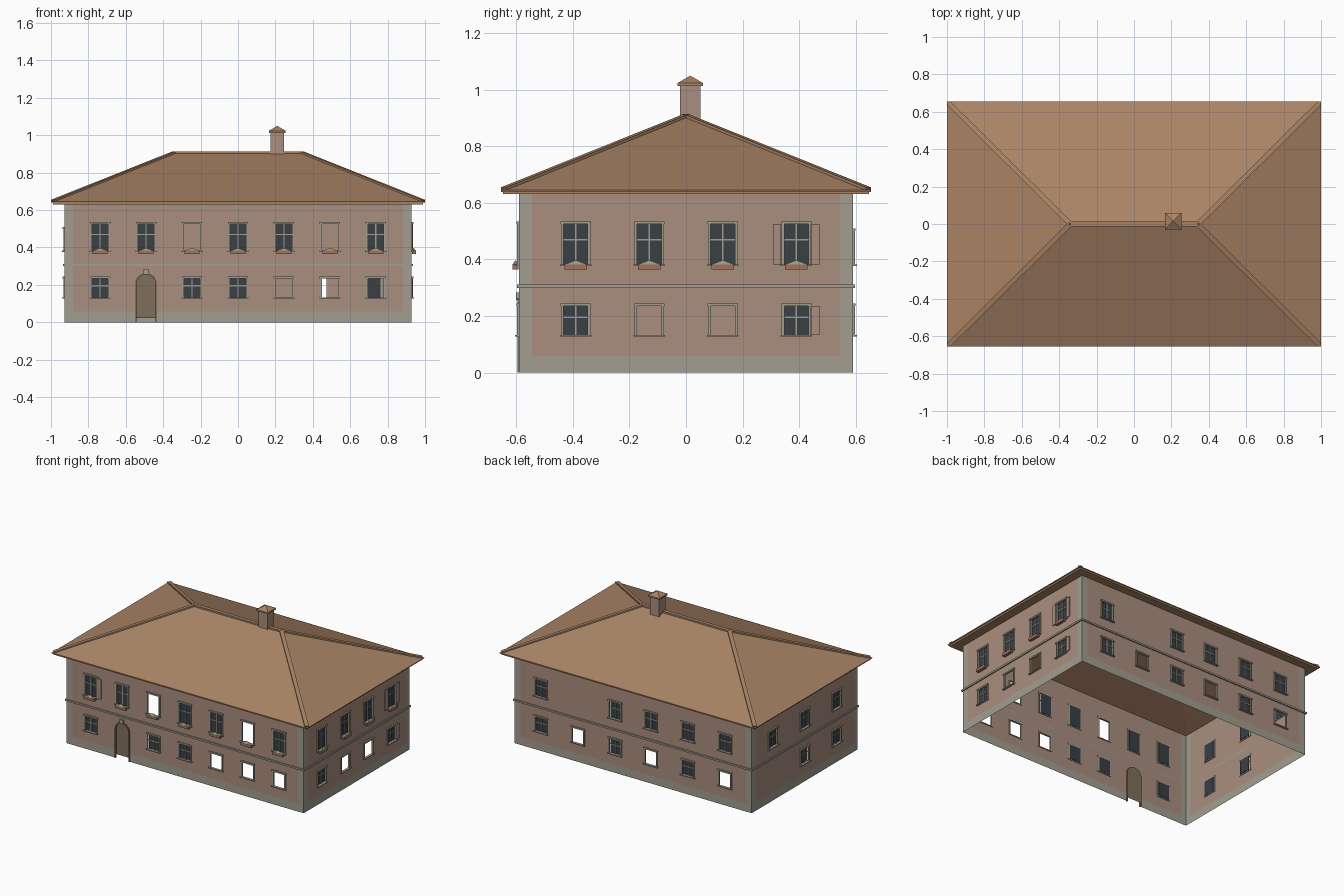
import bpy, bmesh, math
from mathutils import Matrix, Vector

if "Cube" in bpy.data.objects:
    bpy.data.objects.remove(bpy.data.objects["Cube"])

def mat(name, c):
    m = bpy.data.materials.new(name)
    m.diffuse_color = (*c, 1)
    m.use_nodes = True
    m.node_tree.nodes["Principled BSDF"].inputs["Base Color"].default_value = m.diffuse_color
    return m

PLASTER = mat("plaster", (.40, .27, .21))
STONE = mat("stone", (.36, .34, .28))
ROOF = mat("roof_tile", (.40, .23, .13))
GLASS = mat("glass", (.04, .05, .06))
WOOD = mat("door_wood", (.22, .16, .11))
CLAY = mat("clay", (.36, .17, .11))
LEAF = mat("leaves", (.30, .33, .22))

HX, HY, TOP = .927, .59, .66
HW = .0425                                   # half window width
LOW, TALL, SHORT = (.133, .235), (.383, .525), (.383, .50)
DOOR_U, DOOR_R, DOOR_TOP = -.492, .0575, .262

def finish(bm, name, mats, matrix=Matrix()):
    me = bpy.data.meshes.new(name)
    bm.to_mesh(me)
    bm.free()
    ob = bpy.data.objects.new(name, me)
    for m in mats:
        me.materials.append(m)
    ob.matrix_world = matrix
    bpy.context.collection.objects.link(ob)
    return ob

def box(bm, u0, u1, y0, y1, z0, z1):
    r = bmesh.ops.create_cube(bm, size=1)
    s = Matrix.Diagonal((u1 - u0, y1 - y0, z1 - z0, 1))
    t = Matrix.Translation(((u0 + u1) / 2, (y0 + y1) / 2, (z0 + z1) / 2))
    bmesh.ops.transform(bm, matrix=t @ s, verts=r["verts"])

def pyramid(bm, cx, cy, hx, hy, z0, z1):
    b = [bm.verts.new((cx + a * hx, cy + c * hy, z0)) for a, c in ((-1, -1), (1, -1), (1, 1), (-1, 1))]
    t = bm.verts.new((cx, cy, z1))
    for i in range(4):
        bm.faces.new((b[i], b[(i + 1) % 4], t))
    bm.faces.new(b[::-1])

def arch(r, base, n=12):
    """Points of an arched outline, from the left foot over to the right foot."""
    zc = DOOR_TOP - DOOR_R
    pts = [(DOOR_U - r * math.cos(math.pi * i / n), zc + r * math.sin(math.pi * i / n)) for i in range(n + 1)]
    return [(DOOR_U - r, base)] + pts + [(DOOR_U + r, base)]

# wall sheets: a grid of cells with the openings left out
def wall(name, M, half, wins, door):
    holes = [(u - HW, u + HW, z[0], z[1]) for u, z, g in wins]
    if door:
        holes.append((DOOR_U - DOOR_R, DOOR_U + DOOR_R, 0, DOOR_TOP))
    us = sorted({round(v, 4) for v in [-half, .045 - half, half - .045, half] + [h[i] for h in holes for i in (0, 1)]})
    zs = sorted({round(v, 4) for v in [0, .057, TOP] + [h[i] for h in holes for i in (2, 3)]})
    bm = bmesh.new()
    for a, b in zip(us, us[1:]):
        for c, d in zip(zs, zs[1:]):
            u, z = (a + b) / 2, (c + d) / 2
            if any(h[0] < u < h[1] and h[2] < z < h[3] for h in holes):
                continue
            f = bm.faces.new([bm.verts.new((p, 0, q)) for p, q in ((a, c), (b, c), (b, d), (a, d))])
            f.material_index = int(z < .057 or abs(u) > half - .045)
    if door:
        pts = arch(DOOR_R, 0)[1:-1]
        for (a, c), (b, d) in zip(pts, pts[1:]):
            bm.faces.new([bm.verts.new((p, 0, q)) for p, q in ((a, c), (b, d), (b, DOOR_TOP + .0001), (a, DOOR_TOP + .0001))])
    bmesh.ops.remove_doubles(bm, verts=bm.verts, dist=1e-5)
    finish(bm, name + "_wall", [PLASTER, STONE], M)

# surrounds, sills, panes and glazing bars
def windows(name, M, wins):
    fr, gl = bmesh.new(), bmesh.new()
    for u, (z0, z1), glazed in wins:
        for s in (-1, 1):
            e = sorted((u + s * HW, u + s * (HW + .009)))
            box(fr, *e, -.007, .004, z0, z1)
        box(fr, u - HW - .012, u + HW + .012, -.010, .004, z1, z1 + .010)
        box(fr, u - HW - .014, u + HW + .014, -.014, .004, z0 - .006, z0)
        if glazed:
            zb = z0 + .61 * (z1 - z0)
            box(fr, u - .003, u + .003, 0, .006, z0, z1)
            box(fr, u - HW, u + HW, 0, .006, zb - .003, zb + .003)
            box(gl, u - HW, u + HW, .005, .008, z0, z1)
    finish(fr, name + "_window_frames", [STONE], M)
    finish(gl, name + "_window_panes", [GLASS], M)

# flower boxes with a low mound of plants
def flower_boxes(name, M, us):
    bx, pl = bmesh.new(), bmesh.new()
    for u in us:
        box(bx, u - .04, u + .04, -.024, -.003, .364, .383)
        pyramid(pl, u, -.013, .038, .010, .383, .398)
    finish(bx, name + "_flower_boxes", [CLAY], M)
    finish(pl, name + "_flower_plants", [LEAF], M)

def shutters(name, M, items):
    bm = bmesh.new()
    for u, s, (z0, z1) in items:
        e = sorted((u + s * (HW + .011), u + s * (HW + .040)))
        box(bm, *e, -.008, -.002, z0, z1)
    finish(bm, name + "_shutters", [PLASTER], M)

def side(deg, dist):
    return Matrix.Rotation(math.radians(deg), 4, 'Z') @ Matrix.Translation((0, -dist, 0))

F = [-.737 + .2456 * i for i in range(7)]
R = [-.39, -.13, .13, .39]
B = [-.72, -.43, -.14, .14, .43, .72]        # back, measured along -x
L = [-.355, 0, .355]                         # left, measured along -y
plan = {
    "front": (side(0, HY), HX, [(u, TALL, i not in (2, 5)) for i, u in enumerate(F)]
              + [(u, LOW, i < 4) for i, u in enumerate(F) if i != 1]),
    "right": (side(90, HX), HY, [(u, TALL, True) for u in R] + [(u, LOW, i in (0, 3)) for i, u in enumerate(R)]),
    "back": (side(180, HY), HX, [(u, SHORT, True) for i, u in enumerate(B) if i != 1]
             + [(u, LOW, i % 2 == 0) for i, u in enumerate(B)]),
    "left": (side(270, HX), HY, [(u, SHORT, True) for u in L] + [(u, LOW, True) for u in L[1:]]),
}
for name, (M, half, wins) in plan.items():
    wall(name, M, half, wins, name == "front")
    windows(name, M, wins)
    # string course between the floors
    bm = bmesh.new()
    box(bm, -half - .008, half + .008, -.008, 0, .300, .312)
    finish(bm, name + "_string_course", [STONE], M)
MF, MR = plan["front"][0], plan["right"][0]
flower_boxes("front", MF, F)
flower_boxes("right", MR, R)
shutters("front", MF, [(F[0], 1, TALL)])
shutters("right", MR, [(R[3], 1, TALL), (R[3], -1, TALL), (R[3], 1, LOW)])

# arched door, surround and keystone
bm = bmesh.new()
bm.faces.new([bm.verts.new((u, .008, z)) for u, z in arch(DOOR_R, .022)])
finish(bm, "door_panel", [WOOD], MF)
bm = bmesh.new()
o, i = arch(DOOR_R + .002, 0), arch(DOOR_R - .006, 0)
rings = [[bm.verts.new((u, y, z)) for u, z in p] for p, y in ((o, -.006), (i, -.006), (i, .008), (o, .008))]
for a, b in zip(rings, rings[1:] + rings[:1]):
    for k in range(len(a) - 1):
        bm.faces.new((a[k], b[k], b[k + 1], a[k + 1]))
finish(bm, "door_surround", [WOOD], MF)
bm = bmesh.new()
box(bm, DOOR_U - .013, DOOR_U + .013, -.011, 0, .257, .284)
finish(bm, "door_keystone", [STONE], MF)

# hipped roof, open underneath
EX, EY, EZ, RX, RZ = 1.0, .655, .645, .34, .908
bm = bmesh.new()
c = [bm.verts.new((a * EX, b * EY, EZ)) for a, b in ((-1, -1), (1, -1), (1, 1), (-1, 1))]
l, r = bm.verts.new((-RX, 0, RZ)), bm.verts.new((RX, 0, RZ))
for f in ((c[0], c[1], r, l), (c[1], c[2], r), (c[2], c[3], l, r), (c[3], c[0], l)):
    bm.faces.new(f)
roof = finish(bm, "roof", [ROOF])
mod = roof.modifiers.new("thickness", 'SOLIDIFY')
mod.thickness, mod.offset = .006, -1

# eave boards around the overhang
bm = bmesh.new()
for s in (-1, 1):
    box(bm, -.99, .99, *sorted((s * HY, s * .647)), .631, .644)
    box(bm, *sorted((s * HX, s * .99)), -HY, HY, .631, .644)
finish(bm, "eaves", [ROOF])

# hip and ridge caps: square bars laid along the roof edges
bm = bmesh.new()
def bar(p, q, w=.026, h=.012):
    p, q = Vector(p), Vector(q)
    d = q - p
    r = bmesh.ops.create_cube(bm, size=1)
    m = Matrix.Translation((p + q) / 2) @ d.to_track_quat('X', 'Z').to_matrix().to_4x4()
    bmesh.ops.transform(bm, matrix=m @ Matrix.Diagonal((d.length, w, h, 1)), verts=r["verts"])
bar((-RX, 0, RZ), (RX, 0, RZ))
for a in (-1, 1):
    for b in (-1, 1):
        bar((a * .99, b * .645, EZ + .004), (a * RX, 0, RZ))
finish(bm, "ridge_caps", [ROOF])

# chimney with a pyramid cap
bm = bmesh.new()
box(bm, .174, .246, -.021, .051, .86, 1.015)
finish(bm, "chimney", [PLASTER])
bm = bmesh.new()
box(bm, .165, .255, -.030, .060, 1.013, 1.024)
pyramid(bm, .21, .015, .045, .045, 1.024, 1.05)
finish(bm, "chimney_cap", [ROOF])
